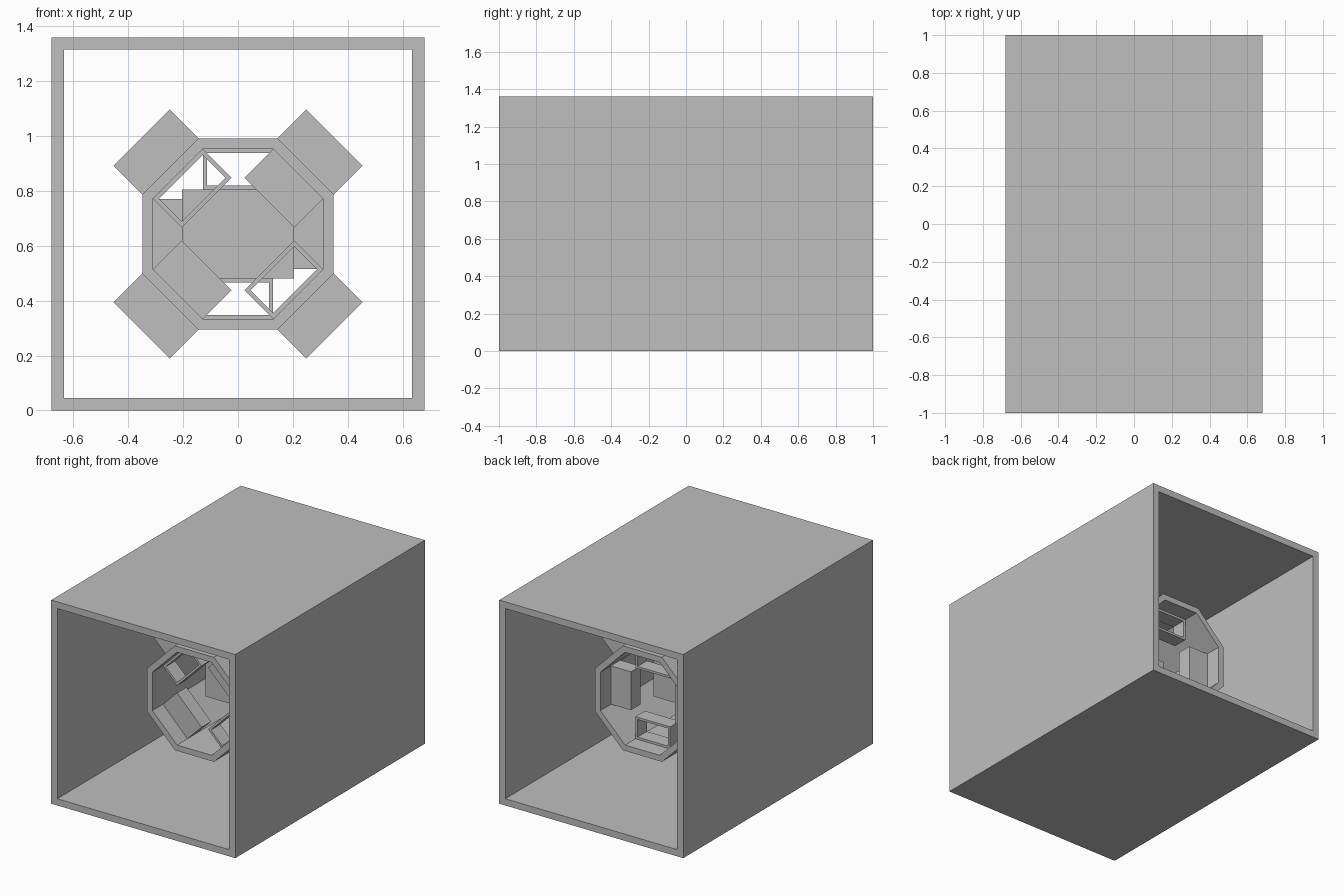
import bpy, bmesh
from math import radians, cos, sin, tan, pi

cube = bpy.data.objects.get("Cube")
if cube:
    bpy.data.objects.remove(cube, do_unlink=True)

grey = bpy.data.materials.new("plain grey")
grey.use_nodes = True
COLOUR = (0.52, 0.52, 0.52, 1)
grey.diffuse_color = COLOUR
grey.node_tree.nodes["Principled BSDF"].inputs["Base Color"].default_value = COLOUR

HUB_Z = 0.643
HUB_OUT, HUB_IN = 0.349, 0.31
POD_DEPTH, WALL = 0.148, 0.015


def extrude(name, outline, y0, y1, hole=None):
    """Extrude an (x, z) outline along y, optionally as a tube with a hole."""
    bm = bmesh.new()
    n = len(outline)
    loops = [[[bm.verts.new((x, y, z)) for x, z in pts] for y in (y0, y1)]
             for pts in (outline, hole) if pts]
    for front, back in loops:
        for i in range(n):
            j = (i + 1) % n
            bm.faces.new((front[i], front[j], back[j], back[i]))
    for end in (0, 1):
        if hole:
            a, b = loops[0][end], loops[1][end]
            for i in range(n):
                j = (i + 1) % n
                bm.faces.new((a[i], a[j], b[j], b[i]))
        else:
            bm.faces.new(loops[0][end])
    bmesh.ops.recalc_face_normals(bm, faces=bm.faces)
    mesh = bpy.data.meshes.new(name)
    bm.to_mesh(mesh)
    bm.free()
    mesh.materials.append(grey)
    obj = bpy.data.objects.new(name, mesh)
    bpy.context.collection.objects.link(obj)
    return obj


def rect(x, z0, z1):
    return [(-x, z0), (x, z0), (x, z1), (-x, z1)]


def octagon(apothem):
    r = apothem / cos(pi / 8)
    return [(r * cos(pi / 8 + i * pi / 4), HUB_Z + r * sin(pi / 8 + i * pi / 4))
            for i in range(8)]


def radial_rect(angle, r0, r1, half):
    """Rectangle lying against one hub side, from radius r0 to r1."""
    c, s = cos(radians(angle)), sin(radians(angle))
    return [(r * c - t * s, HUB_Z + r * s + t * c)
            for r, t in ((r0, -half), (r1, -half), (r1, half), (r0, half))]


# Open-ended outer casing
extrude("casing", rect(0.68, 0, 1.36), -1, 1, rect(0.635, 0.045, 1.315))

# Octagonal hub tube and the block in its middle
extrude("hub_tube", octagon(HUB_OUT), -0.46, 0.46, octagon(HUB_IN))
extrude("centre_block", rect(0.205, HUB_Z - 0.162, HUB_Z + 0.162), -0.05, 0.05)

# Blocks on the outside of the diagonal sides
for k in range(4):
    extrude(f"outer_block_{k + 1}",
            radial_rect(45 + 90 * k, HUB_OUT, HUB_OUT + POD_DEPTH, HUB_OUT * tan(pi / 8)),
            -0.25, 0.25)

# Inner pods: solid and hollow alternate around each end of the hub
half = HUB_IN * tan(pi / 8)
r0 = HUB_IN - POD_DEPTH
for end, start, y0, y1 in (("front", 45, -0.35, -0.25), ("back", 0, 0.25, 0.35)):
    for k in range(4):
        angle = start + 90 * k
        hollow = k % 2 == 1
        hole = radial_rect(angle, r0 + WALL, HUB_IN - WALL, half - WALL) if hollow else None
        kind = "frame" if hollow else "block"
        extrude(f"{end}_{kind}_{k // 2 + 1}",
                radial_rect(angle, r0, HUB_IN, half), y0, y1, hole)
